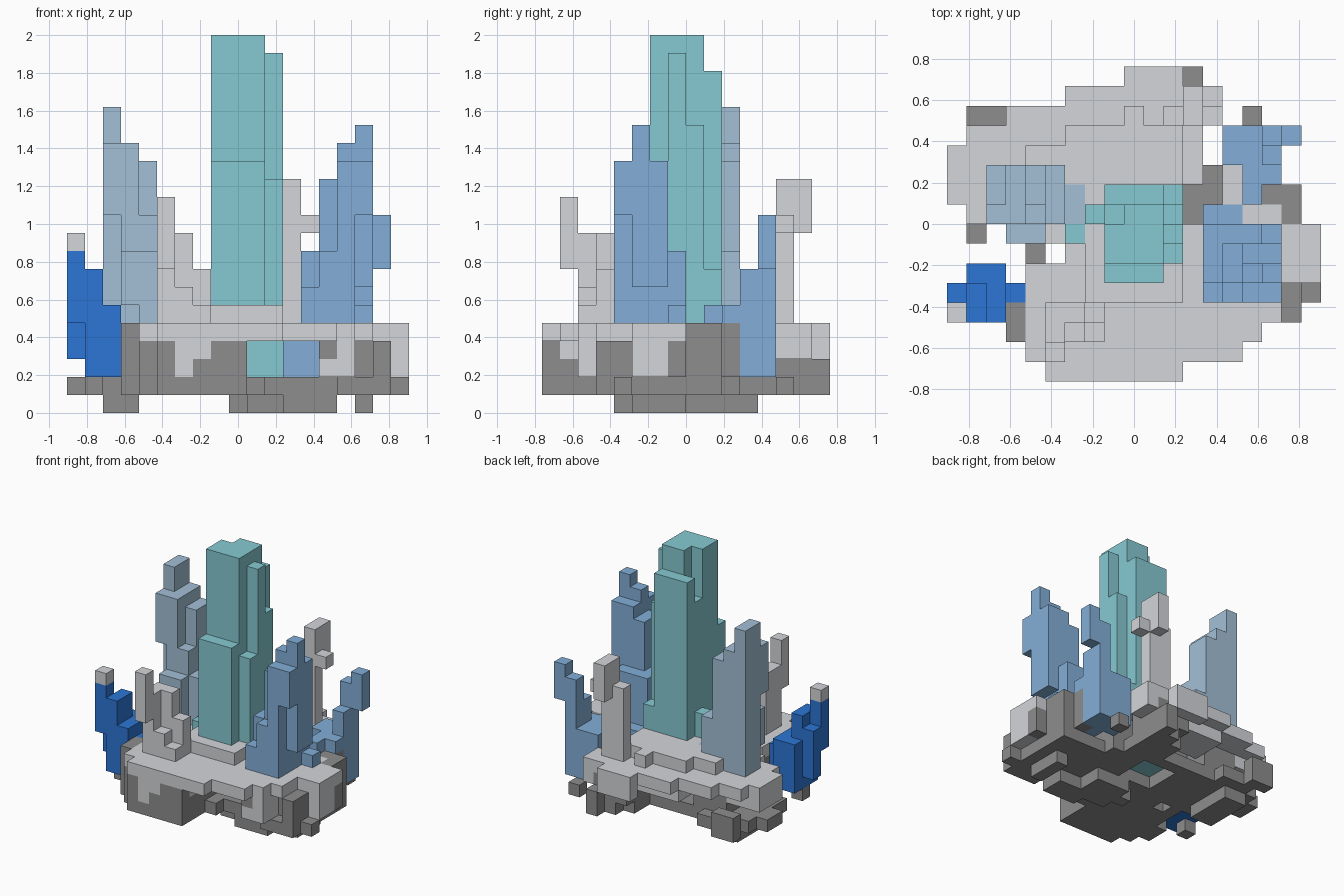
import bpy
import bmesh
from mathutils import Vector

default_cube = bpy.data.objects.get("Cube")
if default_cube:
    bpy.data.objects.remove(default_cube, do_unlink=True)

# Grid of cubes: 19 wide, 16 deep, 21 tall
UNIT = 2 / 21
ORIGIN = Vector((-9.5, -8, 0))


def make_material(name, red, green, blue):
    material = bpy.data.materials.new(name)
    material.use_nodes = True
    colour = (red, green, blue, 1)
    material.diffuse_color = colour
    shader = next(n for n in material.node_tree.nodes if n.type == "BSDF_PRINCIPLED")
    shader.inputs["Base Color"].default_value = colour
    shader.inputs["Roughness"].default_value = 0.9
    return material


light_rock = make_material("light rock", 0.66, 0.67, 0.70)
dark_rock = make_material("dark rock", 0.27, 0.27, 0.27)
teal = make_material("teal crystal", 0.24, 0.59, 0.65)
sky_blue = make_material("sky blue crystal", 0.23, 0.43, 0.69)
slate_blue = make_material("slate blue crystal", 0.37, 0.53, 0.68)
deep_blue = make_material("deep blue crystal", 0.025, 0.18, 0.66)

part_materials = {
    "rock_base": dark_rock,
    "rock_plateau": light_rock,
    "front_left_spire": light_rock,
    "back_spire": light_rock,
    "centre_crystal": teal,
    "right_front_crystal": sky_blue,
    "right_back_crystal": sky_blue,
    "left_crystal": slate_blue,
    "corner_crystal": deep_blue,
}
cells = {}


def block(part, x, y, z):
    """Fill a box of grid cells; later blocks replace earlier ones."""
    for i in range(*x):
        for j in range(*y):
            for k in range(*z):
                cells[i, j, k] = part


def carve(x, y, z):
    for i in range(*x):
        for j in range(*y):
            for k in range(*z):
                cells.pop((i, j, k), None)


def layer(part, spans, z):
    """One span of cells for each row, from front to back."""
    for row, span in enumerate(spans):
        block(part, span, (row, row + 1), z)


# Rock base: broad sheet, body under the plateau, feet
base = "rock_base"
layer(base, [(5, 9), (4, 10), (3, 10), (3, 11), (4, 19), (4, 18), (6, 18), (3, 18),
             (1, 18), (0, 18), (0, 14), (1, 14), (2, 5), (1, 3), (11, 13), (12, 13)], (1, 2))
block(base, (1, 2), (7, 8), (1, 2))
block(base, (1, 2), (4, 5), (1, 2))
block(base, (4, 5), (6, 7), (1, 3))
block(base, (15, 18), (3, 4), (1, 2))
block(base, (10, 13), (12, 14), (1, 2))
block(base, (5, 10), (0, 1), (1, 4))
block(base, (4, 10), (1, 6), (2, 4))
block(base, (3, 4), (2, 4), (2, 5))
block(base, (6, 8), (6, 10), (2, 4))
block(base, (3, 6), (9, 12), (2, 4))
block(base, (10, 13), (12, 15), (2, 4))
block(base, (12, 13), (15, 16), (1, 3))
block(base, (12, 14), (8, 11), (2, 4))
block(base, (15, 18), (4, 9), (2, 4))
block(base, (17, 18), (3, 5), (2, 4))
block(base, (17, 18), (7, 10), (2, 5))
block(base, (16, 17), (9, 10), (2, 5))
block(base, (14, 15), (2, 4), (3, 4))
block(base, (1, 3), (13, 14), (2, 3))
block(base, (15, 16), (13, 14), (1, 2))
block(base, (12, 15), (4, 6), (0, 1))
block(base, (10, 13), (5, 8), (0, 1))
block(base, (9, 10), (6, 7), (0, 1))
block(base, (2, 4), (8, 12), (0, 1))
block(base, (16, 17), (5, 8), (0, 1))
carve((8, 11), (8, 11), (1, 2))

# Plateau slab with hanging edges
plateau = "rock_plateau"
layer(plateau, [(5, 12), (4, 15), (4, 16), (4, 17), (4, 17), (4, 19), (6, 19), (3, 19),
                (1, 17), (0, 16), (0, 13), (0, 13), (1, 13), (1, 14), (6, 14), (9, 13)], (4, 5))
block(plateau, (14, 15), (9, 11), (4, 5))
block(plateau, (18, 19), (5, 7), (2, 5))
block(base, (18, 19), (7, 8), (2, 4))
block(plateau, (15, 16), (2, 4), (2, 4))
block(plateau, (14, 15), (2, 4), (2, 3))
block(plateau, (9, 10), (1, 2), (3, 4))
block(plateau, (6, 7), (0, 1), (2, 4))
block(plateau, (7, 8), (0, 1), (3, 4))
block(plateau, (0, 3), (9, 12), (3, 4))
block(plateau, (6, 10), (11, 14), (3, 4))
block(plateau, (9, 12), (15, 16), (3, 4))
block(plateau, (13, 14), (13, 15), (3, 4))
carve((1, 3), (13, 14), (3, 5))
carve((12, 14), (8, 10), (4, 5))
carve((13, 14), (11, 13), (1, 5))
carve((12, 13), (15, 16), (3, 5))

# Raised terrace around the centre crystal
block(plateau, (5, 8), (2, 4), (5, 6))
block(plateau, (7, 12), (4, 6), (5, 6))
block(plateau, (7, 11), (6, 9), (5, 6))
block(plateau, (6, 12), (9, 10), (5, 6))
block(plateau, (4, 12), (10, 12), (5, 6))
block(plateau, (6, 12), (12, 13), (5, 6))
block(plateau, (9, 10), (13, 14), (5, 6))

# Light rock spires
spire = "front_left_spire"
block(spire, (5, 6), (1, 2), (8, 12))
block(spire, (5, 6), (2, 4), (5, 10))
block(spire, (6, 7), (3, 4), (5, 10))
block(spire, (6, 7), (2, 3), (5, 7))
block(spire, (7, 8), (3, 4), (5, 8))
spire = "back_spire"
block(spire, (12, 13), (13, 14), (5, 13))
block(spire, (12, 13), (14, 15), (10, 13))
block(spire, (13, 14), (13, 14), (10, 11))
block(spire, (11, 12), (13, 14), (5, 11))

# Tall centre crystal with stepped sides and a root
crystal = "centre_crystal"
block(crystal, (8, 11), (6, 8), (6, 21))
block(crystal, (9, 11), (8, 9), (6, 21))
block(crystal, (8, 9), (8, 9), (6, 17))
block(crystal, (8, 11), (9, 10), (6, 19))
block(crystal, (8, 11), (5, 6), (6, 14))
for y, top in zip(range(6, 10), (13, 20, 16, 8)):
    block(crystal, (11, 12), (y, y + 1), (6, top))
block(crystal, (11, 12), (7, 9), (5, 6))
block(crystal, (7, 8), (8, 9), (6, 8))
block(crystal, (6, 7), (7, 8), (4, 6))
block(crystal, (8, 12), (8, 11), (2, 5))

# Right front crystal
crystal = "right_front_crystal"
block(crystal, (13, 15), (4, 9), (4, 5))
block(crystal, (12, 14), (7, 8), (2, 4))
block(crystal, (13, 14), (4, 5), (5, 7))
block(crystal, (13, 14), (5, 8), (5, 9))
block(crystal, (14, 16), (4, 8), (5, 9))
block(crystal, (14, 15), (5, 7), (9, 13))
block(crystal, (15, 16), (4, 7), (9, 14))
block(crystal, (15, 16), (5, 6), (14, 15))
block(crystal, (16, 17), (4, 5), (11, 14))
block(crystal, (16, 17), (5, 6), (7, 16))
block(crystal, (16, 17), (6, 7), (7, 14))
block(crystal, (16, 17), (7, 8), (5, 6))

# Right back crystal
crystal = "right_back_crystal"
block(crystal, (14, 16), (11, 13), (2, 6))
block(crystal, (15, 16), (9, 11), (2, 6))
block(base, (16, 17), (10, 11), (2, 5))
block(crystal, (16, 17), (10, 11), (5, 6))
block(crystal, (16, 17), (11, 13), (2, 8))
block(crystal, (16, 17), (12, 13), (8, 10))
block(crystal, (17, 18), (12, 13), (8, 11))

# Left crystal
crystal = "left_crystal"
block(crystal, (2, 4), (9, 11), (5, 15))
block(crystal, (2, 3), (9, 11), (15, 17))
block(crystal, (4, 5), (9, 11), (5, 14))
block(crystal, (2, 3), (8, 9), (11, 15))
block(crystal, (3, 4), (8, 9), (5, 15))
block(crystal, (4, 5), (8, 9), (5, 11))
block(crystal, (3, 4), (7, 8), (6, 9))
block(crystal, (4, 5), (7, 8), (5, 9))
block(crystal, (5, 6), (8, 11), (5, 9))
block(crystal, (6, 7), (8, 10), (5, 6))

# Deep blue corner crystal with a rock tip
crystal = "corner_crystal"
block(crystal, (1, 3), (3, 6), (2, 6))
block(crystal, (1, 2), (3, 5), (6, 8))
block(crystal, (0, 1), (4, 5), (3, 7))
block(crystal, (0, 1), (3, 4), (5, 9))
block(crystal, (3, 4), (4, 5), (3, 5))
block(plateau, (0, 1), (3, 4), (9, 10))


def build_part(part, material):
    """Make the exposed cube sides of one part, merged into flat panels."""
    mesh = bpy.data.meshes.new(part)
    bm = bmesh.new()
    for cell in [c for c, owner in cells.items() if owner == part]:
        centre = Vector(cell) + Vector((0.5, 0.5, 0.5)) + ORIGIN
        for axis in range(3):
            for sign in (-1, 1):
                normal = Vector((0, 0, 0))
                normal[axis] = sign
                if tuple(int(c + n) for c, n in zip(cell, normal)) in cells:
                    continue
                side = Vector((0, 0, 0))
                side[(axis + 1) % 3] = 0.5
                up = normal.cross(side)
                middle = centre + normal / 2
                corners = (-side - up, side - up, side + up, up - side)
                bm.faces.new([bm.verts.new((middle + c) * UNIT) for c in corners])
    bmesh.ops.remove_doubles(bm, verts=bm.verts[:], dist=UNIT / 100)
    bmesh.ops.dissolve_limit(bm, angle_limit=0.01, verts=bm.verts[:], edges=bm.edges[:])
    bm.to_mesh(mesh)
    bm.free()
    mesh.materials.append(material)
    bpy.context.collection.objects.link(bpy.data.objects.new(part, mesh))


for part, material in part_materials.items():
    build_part(part, material)
